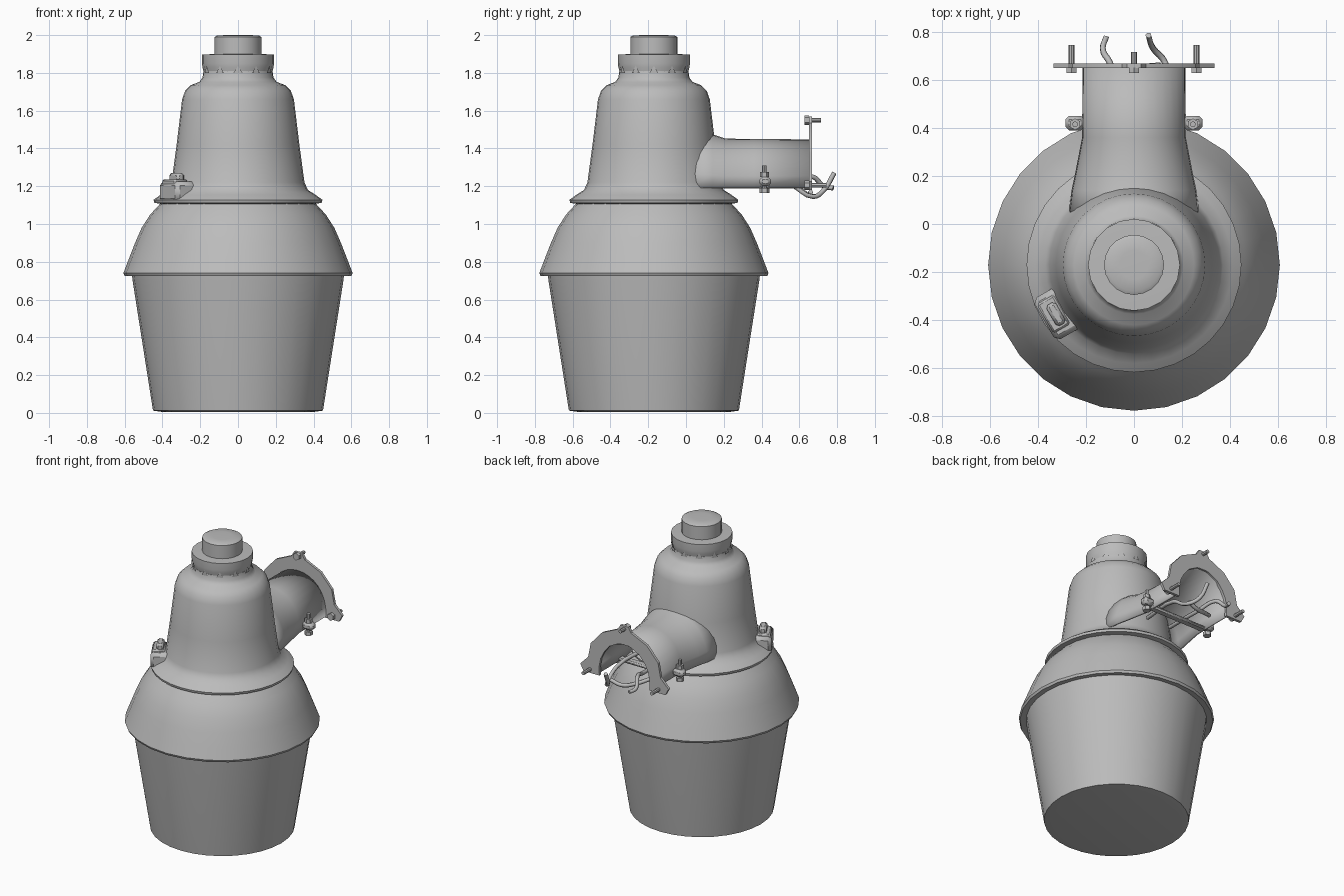
import bpy, bmesh
from math import sin, cos, pi, radians
from mathutils import Vector, Matrix

if "Cube" in bpy.data.objects:
    bpy.data.objects.remove(bpy.data.objects["Cube"], do_unlink=True)

grey = bpy.data.materials.new("plain grey")
grey.use_nodes = True
grey.diffuse_color = (0.5, 0.5, 0.5, 1)
grey.node_tree.nodes["Principled BSDF"].inputs["Base Color"].default_value = (0.5, 0.5, 0.5, 1)

AXIS_Y = -0.17      # the lamp body stands forward of the centre


def finish(name, bm, angle=40):
    bmesh.ops.recalc_face_normals(bm, faces=bm.faces[:])
    mesh = bpy.data.meshes.new(name)
    bm.to_mesh(mesh)
    bm.free()
    mesh.materials.append(grey)
    ob = bpy.data.objects.new(name, mesh)
    bpy.context.collection.objects.link(ob)
    bpy.ops.object.select_all(action="DESELECT")
    ob.select_set(True)
    bpy.context.view_layer.objects.active = ob
    bpy.ops.object.shade_smooth_by_angle(angle=radians(angle))
    return ob


def loft(bm, rings, closed=True):
    rows = [[bm.verts.new(p) for p in r] for r in rings]
    n = len(rows[0])
    for a, b in zip(rows, rows[1:]):
        for i in range(n if closed else n - 1):
            j = (i + 1) % n
            bm.faces.new((a[i], a[j], b[j], b[i]))
    return rows


def lathe(name, profile, sides, angle=40):
    bm = bmesh.new()
    rows = loft(bm, [[(r * sin(2 * pi * i / sides), AXIS_Y + r * cos(2 * pi * i / sides), z)
                      for i in range(sides)] for r, z in profile])
    bm.faces.new(rows[0])
    bm.faces.new(rows[-1])
    return finish(name, bm, angle)


def rod(name, start, end, radius, sides=8):
    a, b = Vector(start), Vector(end)
    turn = (b - a).to_track_quat("Z", "Y").to_matrix().to_4x4()
    bm = bmesh.new()
    bmesh.ops.create_cone(bm, cap_ends=True, segments=sides, radius1=radius, radius2=radius,
                          depth=(b - a).length, matrix=Matrix.Translation((a + b) / 2) @ turn)
    return finish(name, bm)


def box(name, centre, size, spin=0, bevel=0.008):
    bm = bmesh.new()
    bmesh.ops.create_cube(bm, size=1, matrix=Matrix.Translation(centre)
                          @ Matrix.Rotation(spin, 4, "Z") @ Matrix.Diagonal((*size, 1)))
    bmesh.ops.bevel(bm, geom=bm.edges[:], offset=bevel, segments=1, affect="EDGES")
    return finish(name, bm)


# Lamp body, bottom to top
lathe("refractor_bowl", [(0.40, 0.005), (0.45, 0.012), (0.558, 0.70), (0.562, 0.735)], 32)
lathe("reflector_dome", [(0.56, 0.73), (0.6, 0.725), (0.607, 0.74), (0.58, 0.81), (0.545, 0.9),
                         (0.51, 0.98), (0.465, 1.05), (0.405, 1.115)], 28)
lathe("housing", [(0.40, 1.105), (0.443, 1.112), (0.447, 1.128), (0.41, 1.155), (0.37, 1.18),
                  (0.352, 1.22), (0.325, 1.42), (0.296, 1.66), (0.28, 1.705), (0.25, 1.735),
                  (0.205, 1.752), (0.188, 1.775), (0.183, 1.81)], 32)
lathe("cap_ring", [(0.165, 1.80), (0.182, 1.806), (0.188, 1.83), (0.191, 1.85),
                   (0.191, 1.897), (0.12, 1.9)], 20)
lathe("cap_top", [(0.125, 1.89), (0.125, 1.99), (0.11, 1.998), (0.06, 2.0)], 20, 60)

# Small pointed teeth under the cap ring
bm = bmesh.new()
for k in range(12):
    t = 2 * pi * k / 12
    pts = [(t - 0.12, 1.80), (t + 0.12, 1.80), (t, 1.838)]
    bm.faces.new([bm.verts.new((0.192 * sin(a), AXIS_Y + 0.192 * cos(a), z)) for a, z in pts])
finish("cap_teeth", bm)

# Arched arm, open below, flaring into the housing
bm = bmesh.new()
stations = [(0.02, 0.275, 0.31), (0.14, 0.26, 0.285), (0.21, 0.245, 0.262),
            (0.36, 0.216, 0.26), (0.655, 0.214, 0.258)]
loft(bm, [[(w * cos(pi * i / 16), y, 1.19 + h * sin(pi * i / 16) ** 0.85) for i in range(17)]
          for y, w, h in stations], closed=False)
arm = finish("arm", bm)
wall = arm.modifiers.new("wall", "SOLIDIFY")
wall.thickness = 0.014
wall.offset = -1

# Arched mounting plate at the end of the arm
inner = [(0.19, 1.18), (0.192, 1.24), (0.18, 1.3), (0.155, 1.35), (0.115, 1.4), (0.05, 1.435)]
outer = [(0.31, 1.18), (0.335, 1.225), (0.275, 1.285), (0.255, 1.385), (0.17, 1.48), (0.05, 1.535)]
tab = [(0.03, 1.44), (0.03, 1.57)]
pairs = list(zip(inner, outer)) + [tuple(tab)]
pairs += [((-a[0], a[1]), (-b[0], b[1])) for a, b in reversed(pairs)]
bm = bmesh.new()
rows = loft(bm, [[(a[0], 0.65, a[1]), (b[0], 0.65, b[1]), (b[0], 0.668, b[1]), (a[0], 0.668, a[1])]
                 for a, b in pairs])
bm.faces.new(rows[0])
bm.faces.new(rows[-1])
finish("mounting_plate", bm, 30)

# Bolts through the plate
for name, x, z, tip in (("left_plate_bolt", 0.26, 1.205, 0.745),
                        ("right_plate_bolt", -0.26, 1.205, 0.745),
                        ("top_plate_bolt", 0, 1.55, 0.715)):
    rod(name, (x, 0.64, z), (x, tip, z), 0.012)
    rod(name + "_head", (x, 0.628, z), (x, 0.652, z), 0.025, 6)

# Clamp bar below the arm with a bolt at each side
box("clamp_bar", (0, 0.42, 1.2), (0.44, 0.05, 0.022))
for side, x in (("left", 0.245), ("right", -0.245)):
    box(side + "_clamp_lug", (x, 0.42, 1.225), (0.08, 0.06, 0.05), bevel=0.015)
    rod(side + "_clamp_bolt", (x, 0.415, 1.165), (x, 0.415, 1.31), 0.012)
    rod(side + "_clamp_nut", (x, 0.415, 1.165), (x, 0.415, 1.19), 0.026, 6)
    rod(side + "_clamp_washer", (x, 0.415, 1.25), (x, 0.415, 1.275), 0.024, 6)

# Supply wires curling out of the arm
wires = {"left_wire": [(0.1, 0.25, 1.24), (0.14, 0.55, 1.21), (0.13, 0.67, 1.145),
                       (0.08, 0.73, 1.18), (0.06, 0.785, 1.27)],
         "right_wire": [(-0.08, 0.25, 1.24), (-0.06, 0.55, 1.22), (-0.1, 0.67, 1.25),
                        (-0.13, 0.73, 1.2), (-0.115, 0.78, 1.19)],
         "middle_wire": [(-0.14, 0.56, 1.21), (-0.05, 0.62, 1.17), (0.03, 0.65, 1.15),
                         (0.11, 0.66, 1.17)]}
for name, path in wires.items():
    curve = bpy.data.curves.new(name, "CURVE")
    curve.dimensions = "3D"
    curve.bevel_depth = 0.013
    curve.bevel_resolution = 1
    curve.resolution_u = 4
    curve.use_fill_caps = True
    spline = curve.splines.new("BEZIER")
    spline.bezier_points.add(len(path) - 1)
    for point, co in zip(spline.bezier_points, path):
        point.co = co
        point.handle_left_type = point.handle_right_type = "AUTO"
    curve.materials.append(grey)
    bpy.context.collection.objects.link(bpy.data.objects.new(name, curve))

# Latch on the front right of the housing rim
turn = radians(30)
box("latch_base", (-0.3, -0.36, 1.17), (0.17, 0.2, 0.11), turn, 0.02)
box("latch_frame", (-0.335, -0.375, 1.215), (0.08, 0.14, 0.04), turn)
box("latch_knob", (-0.325, -0.375, 1.245), (0.045, 0.1, 0.05), turn, 0.012)
